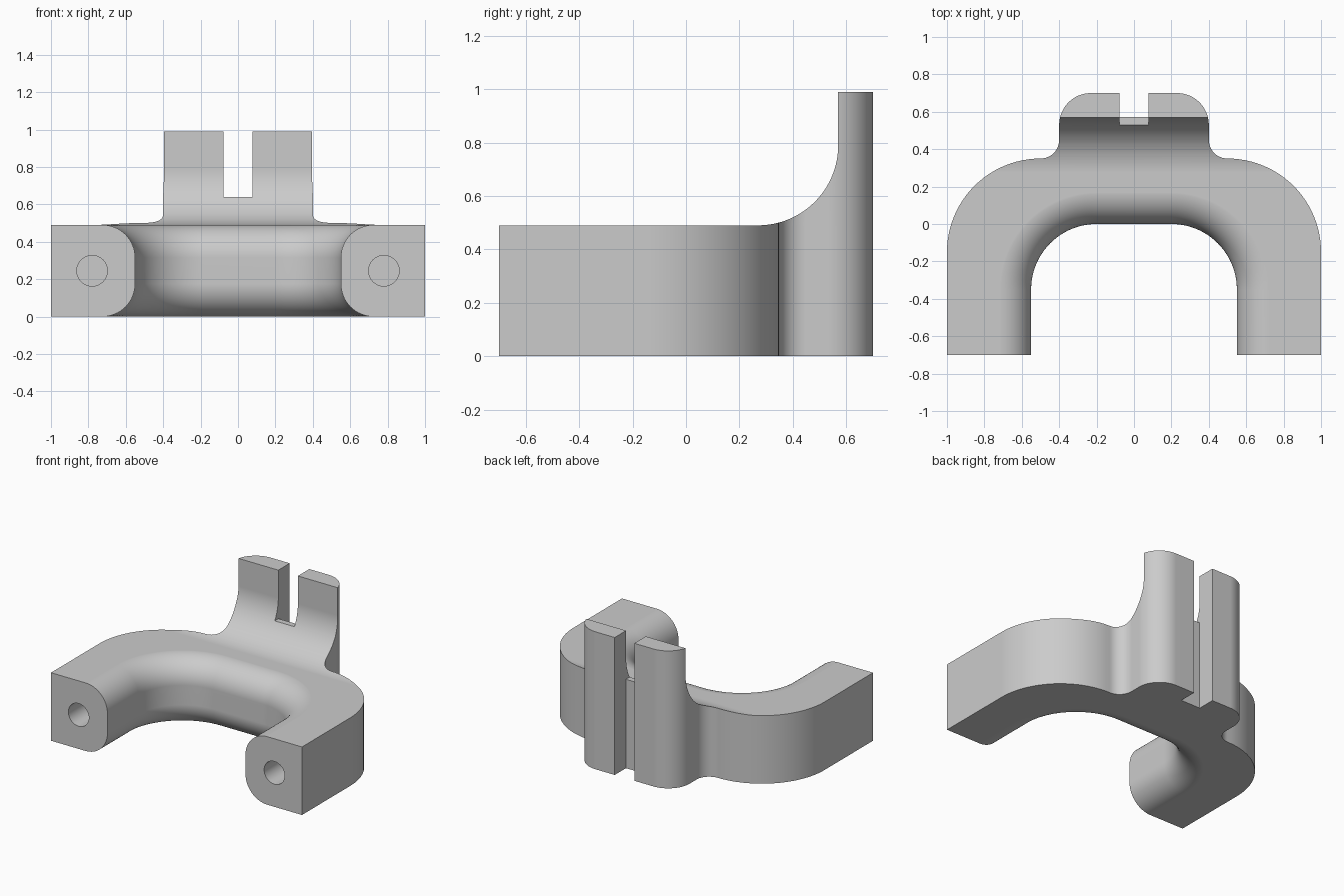
import bpy
import bmesh
from math import sin, cos, pi, radians

default = bpy.data.objects.get("Cube")
if default:
    bpy.data.objects.remove(default, do_unlink=True)

HEIGHT, TOP = 0.49, 0.99     # arm height, post height
ROUND = 0.175                # rounding of the inner edges


def arc(cx, cy, r, start, end, steps=24):
    angles = [radians(start + (end - start) * i / steps) for i in range(steps + 1)]
    return [(cx + r * cos(a), cy + r * sin(a)) for a in angles]


def loft(name, loops):
    """Solid through matching closed loops, capped at both ends."""
    bm = bmesh.new()
    rings = [[bm.verts.new(p) for p in loop] for loop in loops]
    for low, high in zip(rings, rings[1:]):
        for i in range(len(low)):
            j = (i + 1) % len(low)
            bm.faces.new((low[i], low[j], high[j], high[i]))
    bm.faces.new(rings[0][::-1])
    bm.faces.new(rings[-1])
    bmesh.ops.recalc_face_normals(bm, faces=bm.faces)
    mesh = bpy.data.meshes.new(name)
    bm.to_mesh(mesh)
    bm.free()
    obj = bpy.data.objects.new(name, mesh)
    bpy.context.collection.objects.link(obj)
    return obj


def box(name, x0, x1, y0, y1, z0, z1):
    corners = [(x0, y0), (x1, y0), (x1, y1), (x0, y1)]
    return loft(name, [[(x, y, z) for x, y in corners] for z in (z0, z1)])


def cut(target, cutter):
    cutter.hide_render = True
    mod = target.modifiers.new("cut", 'BOOLEAN')
    mod.operation, mod.solver, mod.object = 'DIFFERENCE', 'EXACT', cutter
    bpy.context.view_layer.objects.active = target
    bpy.ops.object.modifier_apply(modifier=mod.name)
    bpy.data.objects.remove(cutter, do_unlink=True)


def outline(inset):
    """Plan of the yoke, its inner edge moved into the material by inset."""
    half = arc(0.2, -0.35, 0.35 + inset, 90, 0)
    half += [(0.55 + inset, -0.7), (1, -0.7)]
    half += arc(0.5, -0.15, 0.5, 0, 90)
    half += arc(0.5, 0.45, 0.1, 270, 180, 12)[1:]
    half += arc(0.23, 0.53, 0.17, 0, 90)
    return half + [(-x, y) for x, y in reversed(half)]


# Yoke body: stacked plans round the inner edge, then rise to post height
STEPS = 16
rounding = [(ROUND * (1 - cos(a)), ROUND * (1 - sin(a)))
            for a in (i * pi / 2 / STEPS for i in range(STEPS + 1))]
levels = rounding + [(HEIGHT + 0.0003 - z, d) for z, d in reversed(rounding)]
levels.append((TOP, ROUND))
yoke = loft("yoke_bracket", [[(x, y, z) for x, y in outline(d)] for z, d in levels])

# Side profile: flat arms sweeping up into the post
profile = [(-1, HEIGHT)] + arc(0.27, HEIGHT + 0.3, 0.3, 270, 360, 32)
profile += [(0.57, 1.2), (-1, 1.2)]
cut(yoke, loft("profile_cutter", [[(x, y, z) for y, z in profile] for x in (-1.2, 1.2)]))

# Slot through the post and the shallower groove down its back
cut(yoke, box("slot_cutter", -0.078, 0.078, 0.3, 0.9, 0.64, 1.2))
cut(yoke, box("groove_cutter", -0.078, 0.078, 0.572, 0.9, -0.2, 1.1))

# Blind holes in the arm ends
for side in (-1, 1):
    ring = arc(side * 0.78, 0.245, 0.082, 0, 348.75, 31)
    cut(yoke, loft("hole_cutter", [[(x, y, z) for x, z in ring] for y in (-0.8, -0.3)]))

# Single flat colour
grey = bpy.data.materials.new("light_grey")
grey.use_nodes = True
colour = (0.6, 0.6, 0.6, 1)
grey.diffuse_color = colour
grey.node_tree.nodes["Principled BSDF"].inputs["Base Color"].default_value = colour
yoke.data.materials.clear()
yoke.data.materials.append(grey)
for face in yoke.data.polygons:
    face.material_index = 0

# Smooth curves, crisp edges, even flats
bpy.ops.object.select_all(action='DESELECT')
yoke.select_set(True)
bpy.context.view_layer.objects.active = yoke
bpy.ops.object.shade_smooth_by_angle(angle=radians(30))
weighted = yoke.modifiers.new("even_shading", 'WEIGHTED_NORMAL')
weighted.keep_sharp = True
